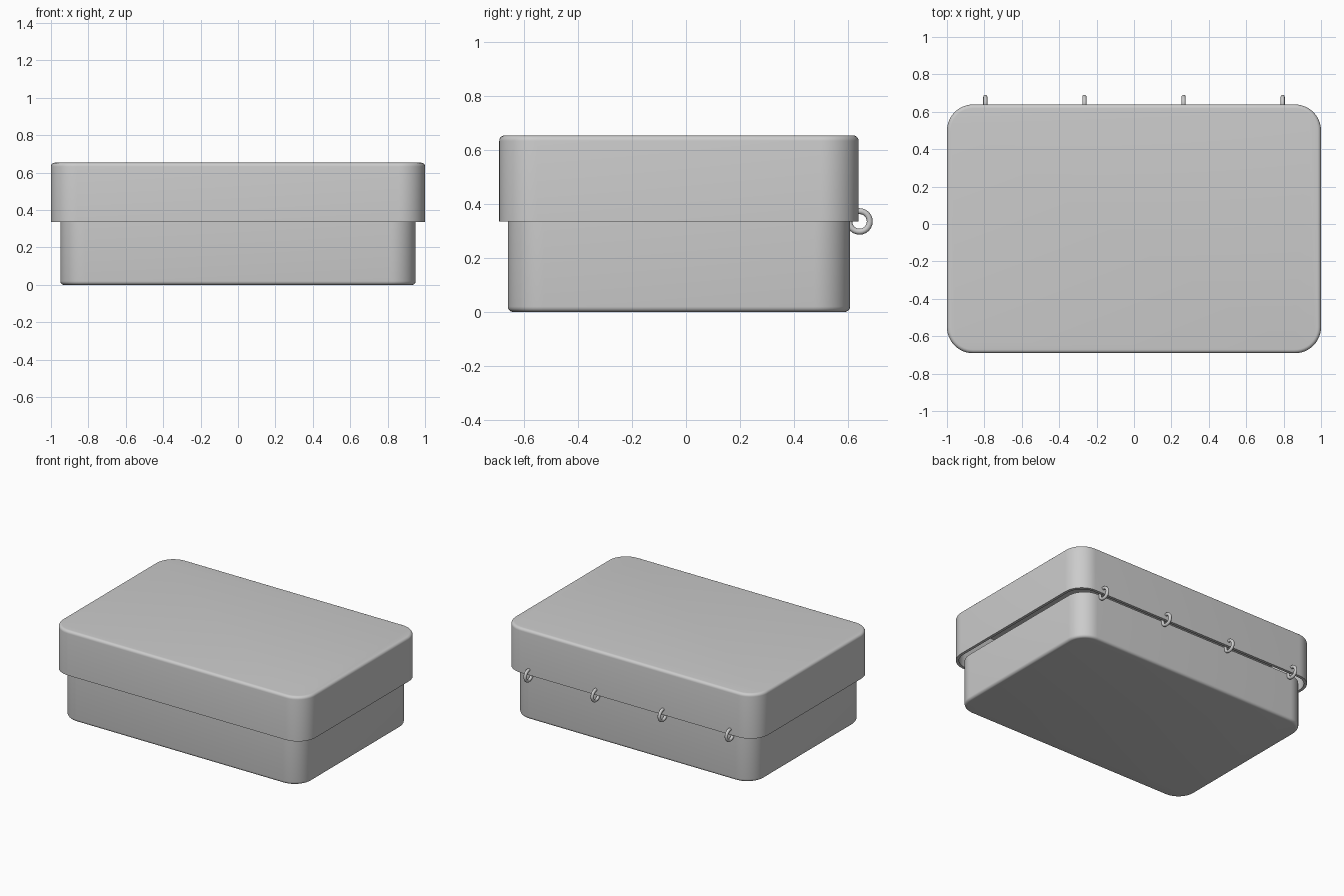
import bpy, bmesh
from math import sin, cos, pi

if "Cube" in bpy.data.objects:
    bpy.data.objects.remove(bpy.data.objects["Cube"])

CENTRE_Y = -0.026
WALL = 0.02


def rounded_rect(hx, hy, r, z, n=12):
    pts = []
    for k, (sx, sy) in enumerate(((1, 1), (-1, 1), (-1, -1), (1, -1))):
        for i in range(n + 1):
            a = (k + i / n) * pi / 2
            pts.append((sx * (hx - r) + r * cos(a), sy * (hy - r) + r * sin(a) + CENTRE_Y, z))
    return pts


def finish(obj):
    bpy.context.view_layer.objects.active = obj
    obj.select_set(True)
    bpy.ops.object.shade_smooth_by_angle(angle=0.6)
    obj.select_set(False)


def shell(name, hx, hy, corner, edge, closed_z, open_z):
    """Hollow tray with rounded corners, closed at one end, open at the other."""
    s = 1 if open_z > closed_z else -1
    arc = [(edge * (1 - sin(t)), edge * (1 - cos(t))) for t in (i * pi / 10 for i in range(6))]
    profile = [(i, closed_z + s * h) for i, h in arc]
    profile += [(0, open_z), (WALL, open_z), (WALL, closed_z + s * WALL)]
    bm = bmesh.new()
    loops = [[bm.verts.new(p) for p in rounded_rect(hx - i, hy - i, corner - i, z)]
             for i, z in profile]
    for a, b in zip(loops, loops[1:]):
        for i in range(len(a)):
            j = (i + 1) % len(a)
            bm.faces.new((a[i], a[j], b[j], b[i]))
    bm.faces.new(loops[0])
    bm.faces.new(loops[-1])
    bmesh.ops.recalc_face_normals(bm, faces=bm.faces)
    mesh = bpy.data.meshes.new(name)
    bm.to_mesh(mesh)
    bm.free()
    obj = bpy.data.objects.new(name, mesh)
    bpy.context.collection.objects.link(obj)
    finish(obj)


# Lower tray and the slightly larger lid
shell("base_tray", 0.95, 0.633, 0.133, 0.02, 0.0, 0.335)
shell("lid", 1.0, 0.665, 0.14, 0.02, 0.653, 0.335)

# Hinge rings along the back seam
for n, x in enumerate((-0.795, -0.265, 0.265, 0.795)):
    bpy.ops.mesh.primitive_torus_add(major_radius=0.038, minor_radius=0.011,
                                     major_segments=24, minor_segments=12,
                                     location=(x, 0.642, 0.335), rotation=(0, pi / 2, 0))
    ring = bpy.context.object
    ring.name = f"hinge_ring_{n + 1}"
    finish(ring)
